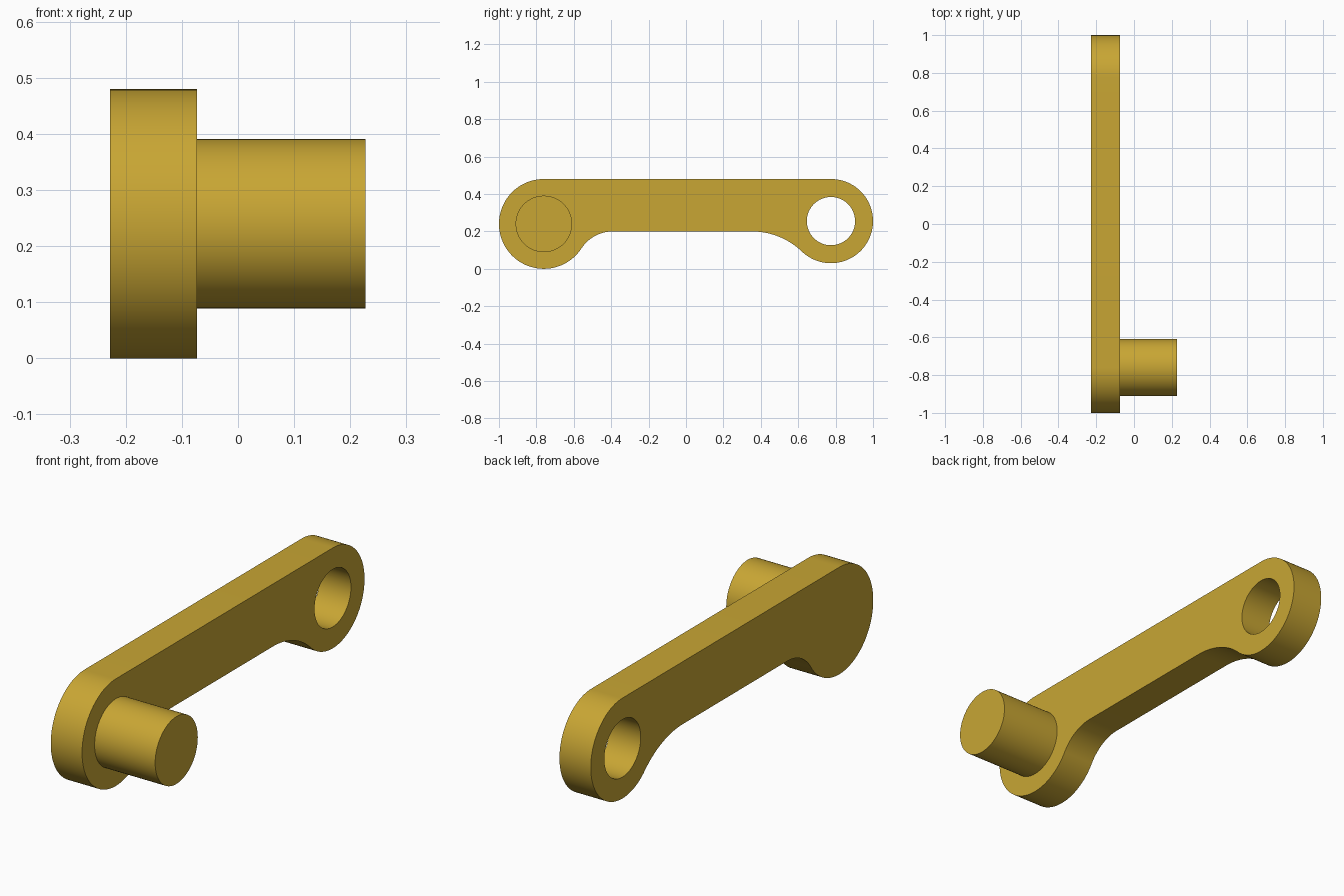
import bpy, bmesh
from math import atan2, cos, sin, pi, sqrt, radians
from mathutils import Matrix

cube = bpy.data.objects.get("Cube")
if cube:
    bpy.data.objects.remove(cube)

# Single brass-yellow material
brass = bpy.data.materials.new("brass_yellow")
brass.use_nodes = True
COLOUR = (0.58, 0.38, 0.034, 1)
brass.diffuse_color = COLOUR
brass.node_tree.nodes["Principled BSDF"].inputs["Base Color"].default_value = COLOUR

# Main dimensions
ARM_X0, ARM_X1, PIN_X1 = -0.228, -0.073, 0.227
TOP, UNDERSIDE = 0.48, 0.2
FRONT_R, BACK_R = 0.24, 0.225
FRONT = (-1 + FRONT_R, TOP - FRONT_R)
BACK = (1 - BACK_R, TOP - BACK_R)


def arc(centre, radius, start, end, steps):
    """Points (y, z) along an arc."""
    angles = [start + (end - start) * i / steps for i in range(steps + 1)]
    return [(centre[0] + radius * cos(a), centre[1] + radius * sin(a)) for a in angles]


def fillet(boss, radius, y):
    """Centre and radius of the arc touching the underside at y and the boss."""
    dy, dz = y - boss[0], boss[1] - UNDERSIDE
    r = (dy * dy + dz * dz - radius * radius) / (2 * (radius - dz))
    return (y, UNDERSIDE - r), r


def direction(a, b):
    return atan2(b[1] - a[1], b[0] - a[0])


def finish(obj):
    obj.data.materials.clear()
    obj.data.materials.append(brass)
    bpy.ops.object.select_all(action='DESELECT')
    obj.select_set(True)
    bpy.context.view_layer.objects.active = obj
    bpy.ops.object.shade_smooth_by_angle(angle=radians(30))


def prism(name, outline, x0, x1):
    """Extrude a (y, z) outline along x."""
    bm = bmesh.new()
    face = bm.faces.new([bm.verts.new((x0, y, z)) for y, z in outline])
    moved = bmesh.ops.extrude_face_region(bm, geom=[face])["geom"]
    verts = [v for v in moved if isinstance(v, bmesh.types.BMVert)]
    bmesh.ops.translate(bm, verts=verts, vec=(x1 - x0, 0, 0))
    bmesh.ops.recalc_face_normals(bm, faces=bm.faces)
    mesh = bpy.data.meshes.new(name)
    bm.to_mesh(mesh)
    bm.free()
    obj = bpy.data.objects.new(name, mesh)
    bpy.context.collection.objects.link(obj)
    return obj


# Arm outline: front boss, front fillet, back fillet, back boss
f_centre, f_r = fillet(FRONT, FRONT_R, -0.39)
b_centre, b_r = fillet(BACK, BACK_R, 0.35)
f_angle = direction(FRONT, f_centre)
b_angle = direction(BACK, b_centre)
outline = arc(FRONT, FRONT_R, pi / 2, f_angle + 2 * pi, 64)
outline += arc(f_centre, f_r, f_angle + pi, pi / 2, 24)[1:]
outline += arc(b_centre, b_r, pi / 2, b_angle + pi, 24)
outline += arc(BACK, BACK_R, b_angle, pi / 2, 64)[1:]
arm = prism("crank_arm", outline, ARM_X0, ARM_X1)

# Round hole through the back boss
cutter = prism("hole_cutter", arc(BACK, 0.129, 0, 2 * pi, 64)[:-1], ARM_X0 - 0.1, ARM_X1 + 0.1)
cutter.hide_render = True
cut = arm.modifiers.new("hole", 'BOOLEAN')
cut.operation = 'DIFFERENCE'
cut.solver = 'EXACT'
cut.object = cutter
bpy.context.view_layer.objects.active = arm
bpy.ops.object.modifier_apply(modifier=cut.name)
bpy.data.objects.remove(cutter)
finish(arm)

# Pin standing out from the front boss
pin = prism("crank_pin", arc(FRONT, 0.151, 0, 2 * pi, 64)[:-1], ARM_X1 - 0.02, PIN_X1)
finish(pin)
